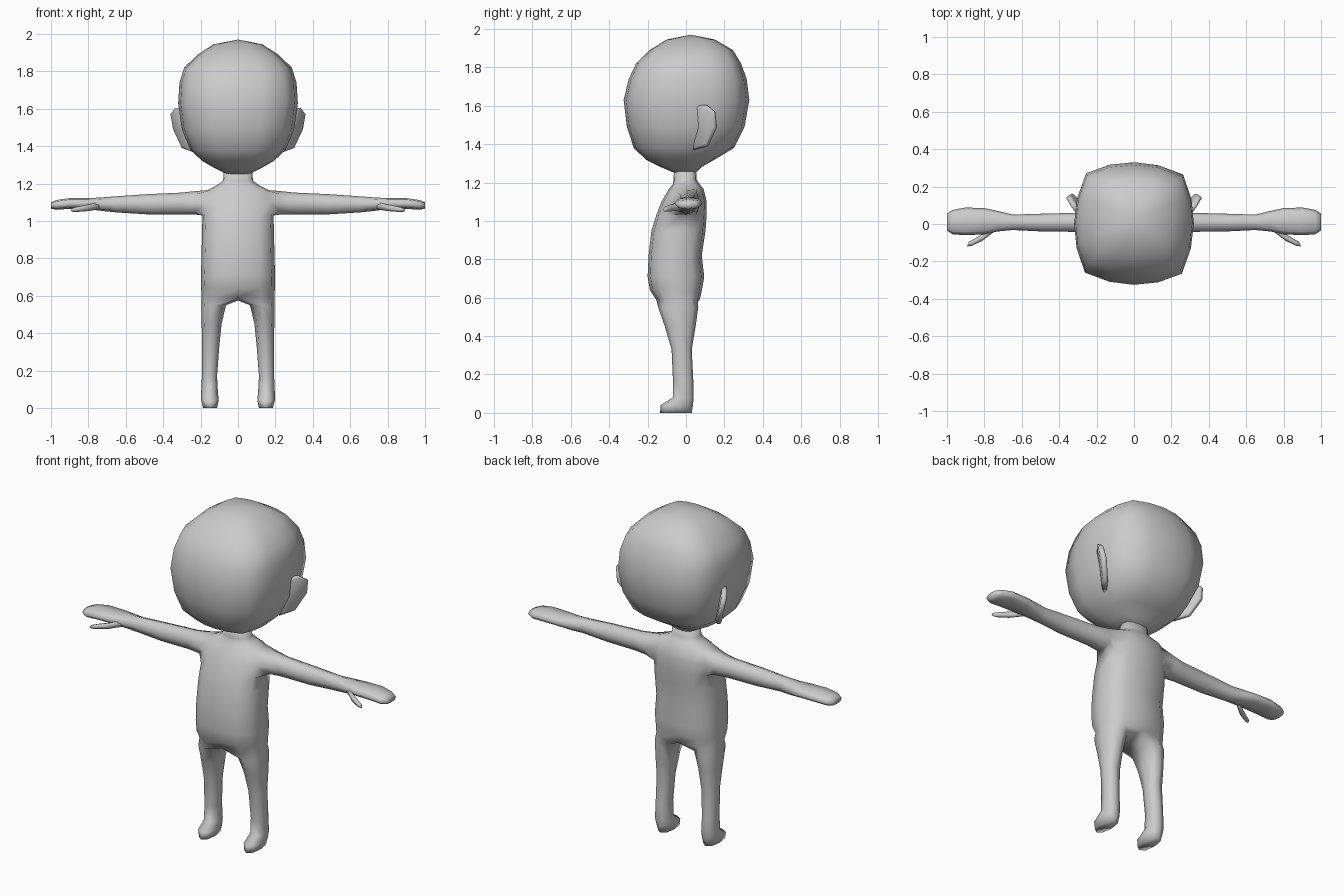
import bpy, bmesh, math
from mathutils import Vector

if "Cube" in bpy.data.objects:
    bpy.data.objects.remove(bpy.data.objects["Cube"])

skin = bpy.data.materials.new("light_grey")
skin.diffuse_color = (0.6, 0.6, 0.6, 1)
skin.use_nodes = True
skin.node_tree.nodes["Principled BSDF"].inputs["Base Color"].default_value = skin.diffuse_color


def finish(bm, name):
    bmesh.ops.recalc_face_normals(bm, faces=bm.faces)
    me = bpy.data.meshes.new(name)
    bm.to_mesh(me)
    bm.free()
    me.materials.append(skin)
    me.shade_smooth()
    ob = bpy.data.objects.new(name, me)
    bpy.context.collection.objects.link(ob)
    return ob


def sup(v, p):
    return math.copysign(abs(v) ** p, v)


def oval(n, start, p):
    """Unit rounded-square outline."""
    a = [math.radians(start) + 2 * math.pi * k / n for k in range(n)]
    return [(sup(round(math.cos(t), 6), p), sup(round(math.sin(t), 6), p)) for t in a]


def bridge(bm, a, b):
    n = len(a)
    return [bm.faces.new((a[k], a[(k + 1) % n], b[(k + 1) % n], b[k])) for k in range(n)]


def limb(bm, ring, stations, place):
    """Extend a loop of vertices through stations (pos, u0, u1, v0, v1) and cap it."""
    shape = oval(8, -135, 0.85)
    for t, u0, u1, v0, v1 in stations:
        new = [bm.verts.new(place(t, (u0 + u1) / 2 + c * (u1 - u0) / 2,
                                  (v0 + v1) / 2 + s * (v1 - v0) / 2)) for c, s in shape]
        bridge(bm, ring, new)
        ring = new
    bm.faces.new(ring)


# body: torso rings (z, half width, front y, back y) up to the neck
torso = [(.59, .195, -.155, .072), (.64, .197, -.188, .083), (.71, .198, -.2, .095),
         (.82, .195, -.195, .082), (.95, .192, -.18, .102), (1.03, .19, -.155, .107),
         (1.10, .19, -.128, .108), (1.165, .165, -.09, .092), (1.193, .11, -.068, .07),
         (1.215, .08, -.065, .055), (1.28, .075, -.062, .052)]
bm = bmesh.new()
outline = oval(12, 0, 0.72)
rings = [[bm.verts.new((c * hw, (yf + yb) / 2 + s * (yb - yf) / 2, z)) for c, s in outline]
         for z, hw, yf, yb in torso]
rows = [bridge(bm, a, b) for a, b in zip(rings, rings[1:])]
bm.faces.new(rings[-1])
# open the sides where the arms join
bmesh.ops.delete(bm, geom=[rows[r][k] for r in (5, 6) for k in (11, 0, 5, 6)], context='FACES_ONLY')
crotch = bm.verts.new((0, -.04, .575))

arm = [(.225, -.058, .075, 1.034, 1.16), (.30, -.042, .06, 1.035, 1.152),
       (.49, -.04, .055, 1.036, 1.143), (.65, -.032, .05, 1.046, 1.132),
       (.73, -.04, .07, 1.054, 1.126), (.80, -.055, .085, 1.064, 1.122),
       (.90, -.06, .088, 1.065, 1.122), (.97, -.055, .075, 1.06, 1.112),
       (1.0, -.035, .055, 1.066, 1.10)]
leg = [(.55, .064, .195, -.145, .064), (.45, .088, .194, -.11, .05),
       (.33, .10, .193, -.075, .03), (.17, .112, .193, -.068, .038),
       (.08, .107, .197, -.068, .04), (.04, .103, .197, -.132, .036),
       (.0, .112, .186, -.135, .03)]
for s in (1, -1):
    col = (lambda k: k % 12) if s > 0 else (lambda k: (6 - k) % 12)
    socket = [rings[r][col(k)] for r, k in ((5, 11), (5, 0), (5, 1), (6, 1),
                                            (7, 1), (7, 0), (7, 11), (6, 11))]
    limb(bm, socket, arm, lambda t, u, v: (s * t, u, v))
    hip = [rings[0][col(k)] for k in (9, 10, 11, 0, 1, 2, 3)] + [crotch]
    limb(bm, hip, leg, lambda t, u, v: (s * u, v, t))
finish(bm, "body")

# head: squared rounded rings (z, half width, front y, back y)
quarter = [(1, 0), (.96, .4), (.82, .8), (.41, .95)]
loop = []
for q in range(4):
    loop += quarter
    quarter = [(-y, x) for x, y in quarter]
head = [(1.25, .06, -.06, .05), (1.28, .12, -.13, .08), (1.32, .19, -.21, .15),
        (1.38, .255, -.272, .25), (1.49, .30, -.308, .305), (1.63, .32, -.325, .33),
        (1.74, .313, -.298, .316), (1.82, .288, -.26, .287), (1.89, .215, -.19, .245),
        (1.945, .13, -.1, .15)]
bm = bmesh.new()
rings = [[bm.verts.new((c * hw, (yf + yb) / 2 + s * (yb - yf) / 2, z)) for c, s in loop]
         for z, hw, yf, yb in head]
for a, b in zip(rings, rings[1:]):
    bridge(bm, a, b)
bm.faces.new(rings[0])
crown = bm.verts.new((0, .025, 1.97))
for k in range(16):
    bm.faces.new((rings[-1][k], rings[-1][(k + 1) % 16], crown))
finish(bm, "head")

# ears: thin plates leaning out and back
ear = [(.305, .05, 1.60), (.34, .095, 1.605), (.366, .14, 1.57), (.352, .15, 1.49),
       (.305, .105, 1.39), (.25, .035, 1.37), (.27, .035, 1.49)]
# thumbs: tapered path (x, y, z, radius)
thumb = [(.73, -.01, 1.085, .026), (.80, -.065, 1.07, .024), (.86, -.098, 1.062, .019),
         (.888, -.108, 1.058, .012)]
for s, side in ((1, "left"), (-1, "right")):
    bm = bmesh.new()
    off = Vector((-.025, .015, 0))
    mid = sum((Vector(p) for p in ear), Vector()) / len(ear)
    plates = []
    for shift, scale in ((0, .88), (.2, 1), (.8, 1), (1, .88)):
        pts = [mid + (Vector(p) - mid) * scale + off * shift for p in ear]
        plates.append([bm.verts.new((s * p.x, p.y, p.z)) for p in pts])
    for a, b in zip(plates, plates[1:]):
        bridge(bm, a, b)
    bm.faces.new(plates[0])
    bm.faces.new(plates[-1])
    finish(bm, side + "_ear")

    bm = bmesh.new()
    tubes = [[bm.verts.new((s * (x - b * r * .4), y + b * r, z + c * r * .8))
              for b, c in oval(6, 0, 1)] for x, y, z, r in thumb]
    for a, b in zip(tubes, tubes[1:]):
        bridge(bm, a, b)
    bm.faces.new(tubes[0])
    bm.faces.new(tubes[-1])
    finish(bm, side + "_thumb")
